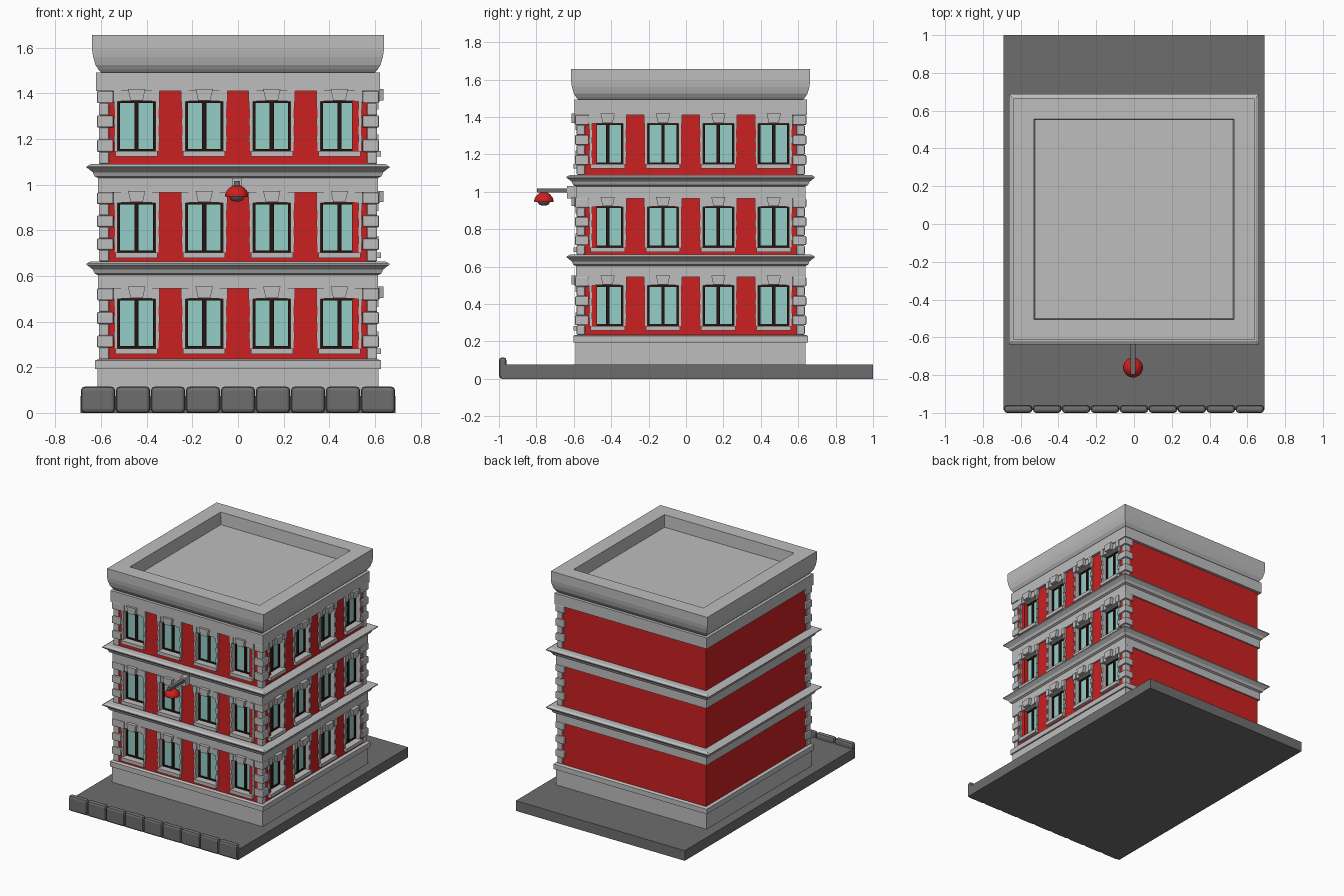
import bpy, bmesh, math
from mathutils import Matrix, Vector

cube = bpy.data.objects.get("Cube")
if cube:
    bpy.data.objects.remove(cube, do_unlink=True)


def material(name, rgb):
    m = bpy.data.materials.new(name)
    m.use_nodes = True
    m.diffuse_color = (*rgb, 1)
    m.node_tree.nodes["Principled BSDF"].inputs["Base Color"].default_value = (*rgb, 1)
    return m


STONE = material("light stone", (0.51, 0.51, 0.51))
PAVING = material("dark paving", (0.155, 0.155, 0.155))
RED = material("red plaster", (0.6, 0.015, 0.015))
GLASS = material("pale teal glass", (0.3, 0.61, 0.57))
FRAME = material("dark brown frame", (0.02, 0.007, 0.005))

CENTRE = Matrix.Translation((0, 0.025, 0))


def finish(name, bm, mat, matrix, bevel=0):
    bmesh.ops.recalc_face_normals(bm, faces=bm.faces)
    mesh = bpy.data.meshes.new(name)
    bm.to_mesh(mesh)
    bm.free()
    mesh.materials.append(mat)
    ob = bpy.data.objects.new(name, mesh)
    ob.matrix_world = matrix
    bpy.context.collection.objects.link(ob)
    if bevel:
        mod = ob.modifiers.new("rounded edges", "BEVEL")
        mod.width = bevel
        mod.segments = 2
    return ob


def boxes(name, mat, items, matrix=CENTRE, bevel=0, taper=1):
    """Boxes as (x0, x1, y0, y1, z0, z1); taper narrows each bottom in x."""
    bm = bmesh.new()
    for x0, x1, y0, y1, z0, z1 in items:
        verts = bmesh.ops.create_cube(bm, size=1)["verts"]
        for v in verts:
            s = taper if v.co.z < 0 else 1
            v.co = Vector(((x0 + x1) / 2 + v.co.x * (x1 - x0) * s,
                           (y0 + y1) / 2 + v.co.y * (y1 - y0),
                           (z0 + z1) / 2 + v.co.z * (z1 - z0)))
    return finish(name, bm, mat, matrix, bevel)


def loft(name, mat, profile, sides=4, matrix=CENTRE):
    """Stacked regular rings from (half width, z) pairs, capped at both ends."""
    bm = bmesh.new()
    k = 1 / math.cos(math.pi / sides)
    rings = []
    for r, z in profile:
        angles = [2 * math.pi * (i + 0.5) / sides for i in range(sides)]
        rings.append([bm.verts.new((r * k * math.cos(a), r * k * math.sin(a), z)) for a in angles])
    for a, b in zip(rings, rings[1:]):
        for i in range(sides):
            j = (i + 1) % sides
            bm.faces.new((a[i], a[j], b[j], b[i]))
    bm.faces.new(rings[0][::-1])
    bm.faces.new(rings[-1])
    return finish(name, bm, mat, matrix)


# Pavement and rounded kerb stones
boxes("pavement", PAVING, [(-0.69, 0.69, -0.985, 1, 0, 0.075)], Matrix())
step = 1.38 / 9
boxes("kerb_stones", PAVING,
      [(-0.69 + i * step + 0.002, -0.69 + (i + 1) * step - 0.002, -1, -0.96, 0, 0.115)
       for i in range(9)], Matrix(), bevel=0.016)

# Plinth
loft("plinth", STONE, [(0.615, 0.07), (0.615, 0.193), (0.626, 0.193), (0.626, 0.23), (0.612, 0.235)])

# Storeys as (bottom, top) of the red wall
STOREYS = [(0.235, 0.545), (0.664, 0.965), (1.09, 1.41)]
WINDOWS = [(i - 1.5) * 0.296 for i in range(4)]
WALL, BACK, DEEP = 0.603, 0.565, 0.5
HALF = 0.083


def window_side(side, floor, bottom, top, matrix):
    tag = f"{side}_{floor}"
    lo, hi = top - 0.262, top - 0.044
    # Red wall around the openings
    edges = [-WALL] + [e for u in WINDOWS for e in (u - 0.09, u + 0.09)] + [WALL]
    wall = [(a, b, -WALL, -DEEP, bottom, top) for a, b in zip(edges[::2], edges[1::2])]
    wall += [(u - 0.09, u + 0.09, -WALL, -DEEP, bottom, lo - 0.01) for u in WINDOWS]
    boxes("wall_" + tag, RED, wall, matrix)

    glass, frame, trim, keys = [], [], [], []
    for u in WINDOWS:
        glass.append((u - HALF, u + HALF, -BACK - 0.004, -DEEP, lo, hi))
        # Casement frame with a centre mullion
        for a, b in ((-HALF, -HALF + 0.011), (-0.009, 0.009), (HALF - 0.011, HALF)):
            frame.append((u + a, u + b, -BACK - 0.013, -DEEP, lo, hi))
        for a, b in ((lo, lo + 0.009), (hi - 0.009, hi)):
            frame.append((u - HALF, u + HALF, -BACK - 0.012, -DEEP, a, b))
        # Sill and lintel
        trim.append((u - 0.092, u + 0.092, -0.626, -DEEP, lo - 0.025, lo))
        trim.append((u - 0.095, u + 0.095, -0.615, -DEEP, hi, top))
        for s in (-1, 1):
            # Notched jambs
            n = 6
            for i in range(n):
                w = 0.1 if i % 2 else 0.095
                a, b = sorted((u + s * HALF, u + s * w))
                h = (hi - lo) / n
                trim.append((a, b, -0.609 - 0.006 * (i % 2), -DEEP, lo + i * h, lo + (i + 1) * h))
            # Lintel end blocks
            a, b = sorted((u + s * 0.068, u + s * 0.101))
            trim.append((a, b, -0.621, -DEEP, hi - 0.002, top + 0.002))
        keys.append((u - 0.038, u + 0.038, -0.638, -DEEP, hi + 0.002, top + 0.008))
    boxes("window_glass_" + tag, GLASS, glass, matrix)
    boxes("window_frames_" + tag, FRAME, frame, matrix)
    boxes("window_trim_" + tag, STONE, trim, matrix)
    boxes("keystones_" + tag, STONE, keys, matrix, taper=0.7)


for floor, (bottom, top) in enumerate(STOREYS, 1):
    # Plain walls on the other two sides
    boxes(f"storey_core_{floor}", RED, [(-WALL, BACK, -BACK, WALL, bottom, top)])
    for side, turn in (("front", 0), ("left", math.pi / 2)):
        window_side(side, floor, bottom, top, CENTRE @ Matrix.Rotation(turn, 4, "Z"))

    # Alternating corner stones on three corners
    stones = []
    h = (top - bottom) / 6
    for sx, sy in ((-1, -1), (1, -1), (1, 1)):
        for i in range(6):
            outer, inner = (0.618, 0.545) if i % 2 else (0.61, 0.566)
            xs = sorted((sx * outer, sx * inner))
            ys = sorted((sy * outer, sy * inner))
            stones.append((*xs, *ys, bottom + i * h, bottom + (i + 1) * h))
    boxes(f"corner_stones_{floor}", STONE, stones, bevel=0.006)

    # Stone band over each storey, with a projecting ledge between storeys
    if floor < 3:
        z = STOREYS[floor][0]
        loft(f"ledge_{floor}", STONE,
             [(0.614, top), (0.614, z - 0.061), (0.628, z - 0.054), (0.636, z - 0.036),
              (0.655, z - 0.021), (0.663, z - 0.016), (0.663, z - 0.01), (0.645, z), (0.6, z)])
    else:
        loft("top_band", STONE, [(0.622, top), (0.622, 1.492)])

# Cornice with a sunken roof
loft("cornice_and_roof", STONE,
     [(0.597, 1.488), (0.612, 1.505), (0.625, 1.525), (0.635, 1.56), (0.639, 1.59),
      (0.639, 1.655), (0.53, 1.655), (0.525, 1.565)])

# Wall lamp over the entrance side
boxes("lamp_bracket", STONE, [(-0.026, 0.016, -0.635, -0.58, 0.965, 1.03)], Matrix())
boxes("lamp_arm", PAVING, [(-0.018, 0.008, -0.797, -0.63, 0.995, 1.016)], Matrix())
lamp = Matrix.Translation((-0.005, -0.76, 0))
shade = loft("lamp_shade", RED,
             [(0.05, 0.945), (0.052, 0.955), (0.046, 0.97), (0.034, 0.985), (0.016, 0.997)],
             16, lamp)
bulb = loft("lamp_bulb", PAVING, [(0.014, 0.927), (0.026, 0.932), (0.034, 0.946)], 16, lamp)
for ob in (shade, bulb):
    bpy.ops.object.select_all(action="DESELECT")
    ob.select_set(True)
    bpy.context.view_layer.objects.active = ob
    bpy.ops.object.shade_smooth_by_angle(angle=math.radians(40))
